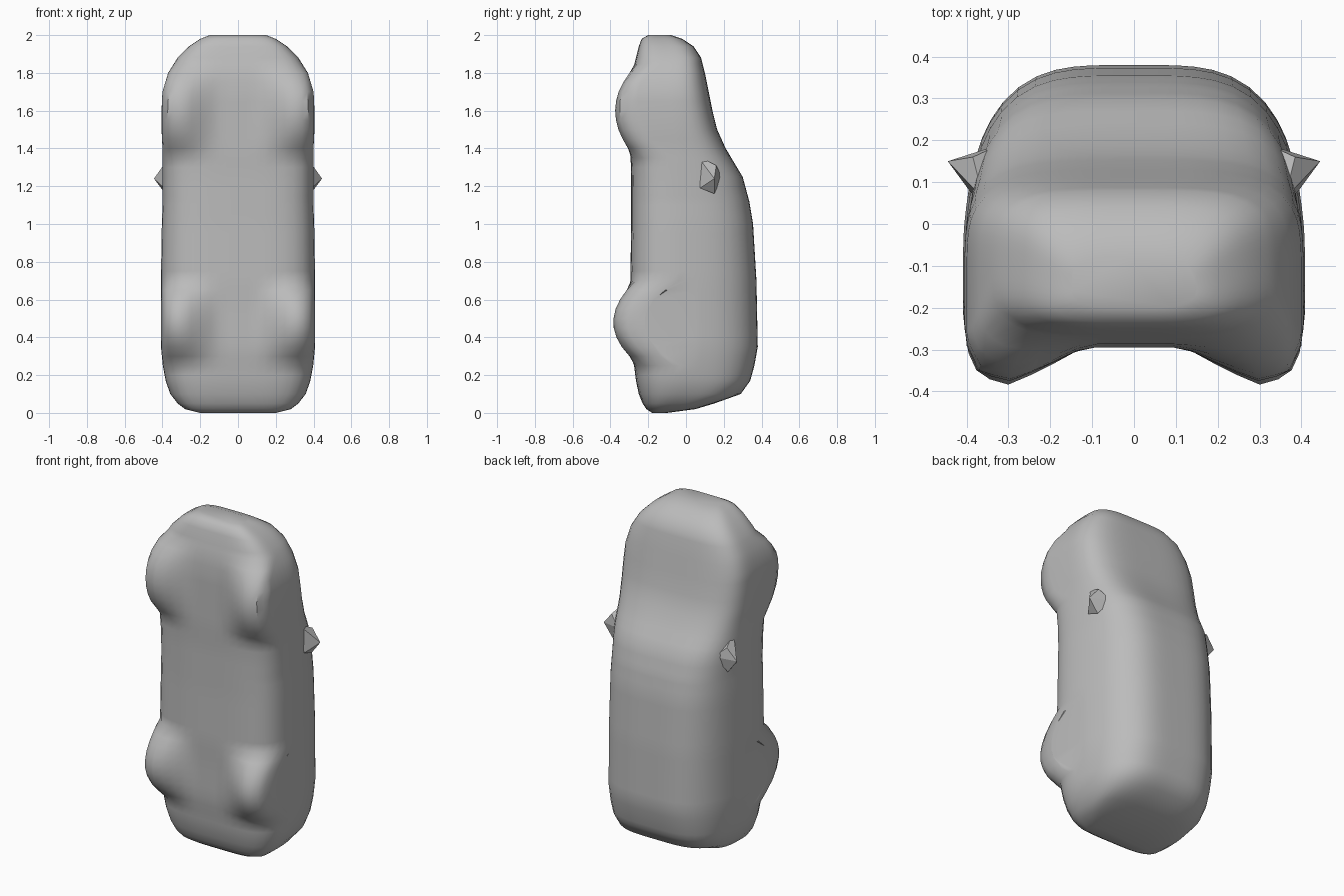
import bpy, bmesh, math

if "Cube" in bpy.data.objects:
    bpy.data.objects.remove(bpy.data.objects["Cube"])

grey = bpy.data.materials.new("body grey")
grey.diffuse_color = (0.5, 0.5, 0.5, 1)
grey.use_nodes = True
grey.node_tree.nodes["Principled BSDF"].inputs["Base Color"].default_value = grey.diffuse_color

# Body stations along the length: z, belly y, roof y, half width
STATIONS = [
    (0.0, -.18, -.10, .20), (.02, -.21, .05, .28), (.05, -.23, .15, .32),
    (.10, -.25, .29, .36), (.17, -.265, .34, .385), (.25, -.275, .362, .40),
    (.35, -.285, .38, .41), (.70, -.295, .373, .41), (1.0, -.29, .355, .405),
    (1.12, -.29, .335, .40), (1.25, -.29, .30, .40), (1.4, -.295, .21, .40),
    (1.5, -.295, .165, .405), (1.6, -.295, .14, .405), (1.7, -.295, .12, .40),
    (1.8, -.285, .10, .37), (1.88, -.265, .08, .32), (1.94, -.25, .04, .26),
    (1.98, -.235, -.02, .20), (2.0, -.20, -.08, .15)]
# Wheel cross-section: distance from the centre line, lowest y
WHEEL = [(0, -.29), (.10, -.29), (.15, -.31), (.22, -.35), (.30, -.385),
         (.37, -.365), (.40, -.30), (.415, -.15)]
WHEEL_CENTRES = [(.48, .22, 1.0), (1.60, .24, .92)]   # z, radius, strength
SIDES = 56


def lookup(table, t):
    """Linear interpolation of a table keyed on its first column."""
    t = min(max(t, table[0][0]), table[-1][0])
    for a, b in zip(table, table[1:]):
        if t <= b[0]:
            f = (t - a[0]) / (b[0] - a[0])
            return [p + (q - p) * f for p, q in zip(a[1:], b[1:])]


def section(z):
    """Rounded box section, narrowing to the roof, with wheel bulges."""
    belly, roof, half = lookup(STATIONS, z)
    points = []
    for i in range(SIDES):
        a = 2 * math.pi * i / SIDES
        c, s = math.cos(a), math.sin(a)
        r = (abs(c) ** 4 + abs(s) ** 4) ** -.25
        y = (belly + roof) / 2 + r * s * (roof - belly) / 2
        x = r * c * half * (1 - 1.1 * max(0, y + .1) ** 2)
        if s < 0:
            for centre, radius, strength in WHEEL_CENTRES:
                bulge = strength * max(0, 1 - ((z - centre) / radius) ** 2)
                target = lookup(WHEEL, abs(x))[0]
                y = min(y, y + (target - y) * bulge)
        points.append((x, y, z))
    return points


def finish(bm, name):
    bmesh.ops.recalc_face_normals(bm, faces=bm.faces)
    mesh = bpy.data.meshes.new(name)
    bm.to_mesh(mesh)
    bm.free()
    mesh.materials.append(grey)
    obj = bpy.data.objects.new(name, mesh)
    bpy.context.collection.objects.link(obj)
    return obj


# Car body, lofted through the stations with extra rings between them
levels = {s[0] for s in STATIONS} | {round(.05 * i, 3) for i in range(4, 38)}
bm = bmesh.new()
rings = [[bm.verts.new(p) for p in section(z)] for z in sorted(levels)]
for low, high in zip(rings, rings[1:]):
    for i in range(SIDES):
        j = (i + 1) % SIDES
        bm.faces.new((low[i], low[j], high[j], high[i]))
bm.faces.new(rings[0][::-1])
bm.faces.new(rings[-1])
body = finish(bm, "car_body")
bpy.context.view_layer.objects.active = body
body.select_set(True)
bpy.ops.object.shade_smooth_by_angle(angle=math.radians(40))

# Pointed wing mirrors
for name, side in (("right_mirror", 1), ("left_mirror", -1)):
    bm = bmesh.new()
    for x, y, z in [(.32, .19, 1.25), (.36, .06, 1.36), (.385, .16, 1.31),
                    (.445, .15, 1.24), (.385, .15, 1.16), (.39, .075, 1.19)]:
        bm.verts.new((side * x, y, z))
    bmesh.ops.convex_hull(bm, input=bm.verts)
    finish(bm, name)
